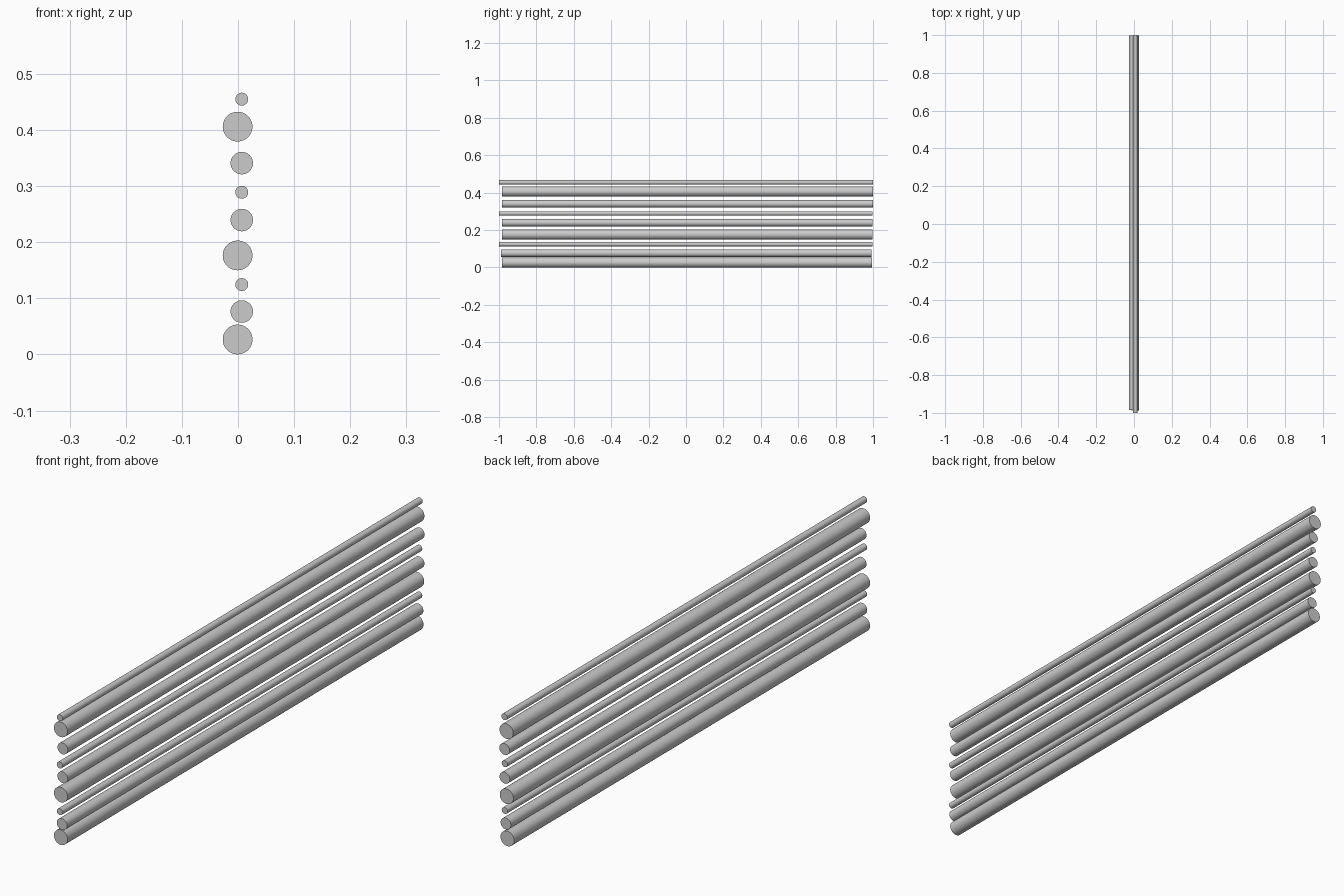
import bpy, math

if "Cube" in bpy.data.objects:
    bpy.data.objects.remove(bpy.data.objects["Cube"])

# rod kinds: radius, x position
KINDS = {"thick": (0.0265, -0.0007), "medium": (0.0200, 0.0067), "thin": (0.0115, 0.0067)}

# stacked rods, bottom to top: kind, height, front end, back end
RODS = [
    ("thick", 0.0267, -0.984, 0.994),
    ("medium", 0.0765, -0.988, 0.992),
    ("thin", 0.1245, -1.0, 0.998),
    ("thick", 0.1765, -0.984, 0.998),
    ("medium", 0.2395, -0.984, 0.998),
    ("thin", 0.2890, -1.0, 0.998),
    ("medium", 0.3410, -0.984, 0.999),
    ("thick", 0.4060, -0.984, 0.999),
    ("thin", 0.4550, -1.0, 1.0),
]


def add_rod(name, radius, x, z, y0, y1):
    bpy.ops.mesh.primitive_cylinder_add(
        vertices=48, radius=radius, depth=y1 - y0,
        location=(x, (y0 + y1) / 2, z), rotation=(math.pi / 2, 0, 0))
    rod = bpy.context.object
    rod.name = name
    bpy.ops.object.shade_smooth_by_angle(angle=math.radians(30))


for i, (kind, z, y0, y1) in enumerate(RODS, 1):
    radius, x = KINDS[kind]
    add_rod(f"{kind}_rod_{i}", radius, x, z, y0, y1)
